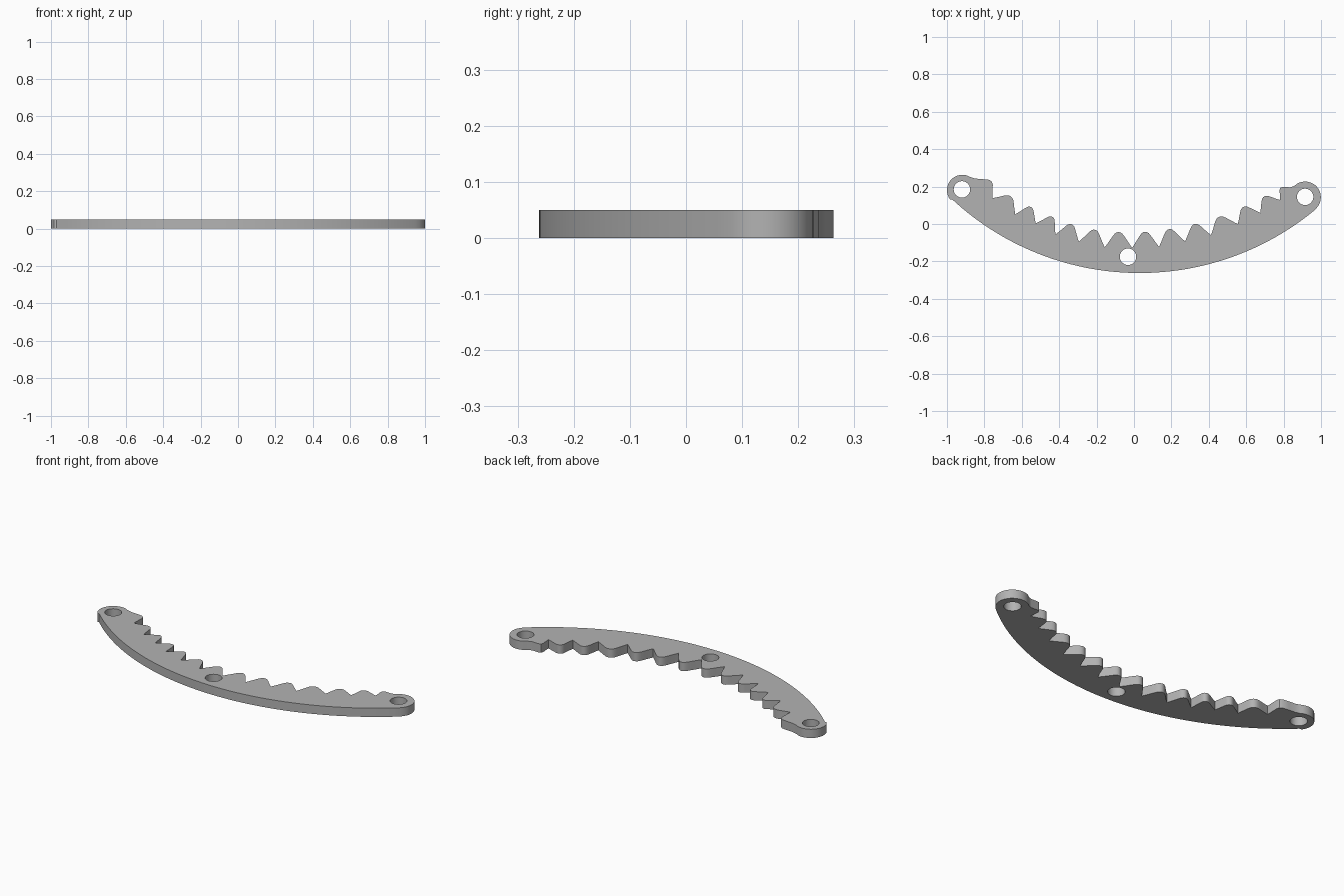
import bpy, bmesh, math
from mathutils import Vector

if "Cube" in bpy.data.objects:
    bpy.data.objects.remove(bpy.data.objects["Cube"])

THICK = 0.05


def arc(cx, cy, r, a0, a1, n):
    """Points on an arc, angles in degrees, both ends included."""
    return [Vector((cx + r * math.cos(math.radians(a0 + (a1 - a0) * i / n)),
                    cy + r * math.sin(math.radians(a0 + (a1 - a0) * i / n)))) for i in range(n + 1)]


def tooth(a, b):
    """Rounded tooth from root a to root b, pointing to the inside of the bow."""
    along = b - a
    normal = Vector((along.y, -along.x)).normalized()
    height = 0.083 - 0.022 * ((a.x + b.x) / 1.5) ** 2
    shape = [(0, 0), (.1, .24), (.2, .5), (.3, .76), (.37, .91), (.44, .985),
             (.5, 1), (.56, .985), (.63, .91), (.7, .76), (.8, .5), (.9, .24)]
    return [a + along * t + normal * height * h for t, h in shape]


# Outline: outer bow, right eye, toothed inner edge, left eye
outline = arc(0.03, 1.21, 1.472, 227.2, 309.7, 64)
outline += arc(0.915, 0.143, 0.084, -50, 118, 20)[1:]
outline += [Vector(p) for p in ((.855, .203), (.835, .196), (.795, .198), (.782, .194), (.778, .182))]
roots = [Vector(p) for p in (
    (.782, .128), (.675, .06), (.555, 0), (.412, -.06), (.273, -.093), (.134, -.122), (-.01, -.127),
    (-.157, -.125), (-.295, -.095), (-.42, -.056), (-.525, .003), (-.635, .052), (-.757, .138))]
for a, b in zip(roots, roots[1:]):
    outline += tooth(a, b)
outline += [roots[-1]]
outline += [Vector(p) for p in ((-.755, .21), (-.76, .226), (-.774, .236), (-.81, .24), (-.85, .243))]
outline += arc(-0.918, 0.181, 0.082, 58, 226, 20)[:-1]

# Three pin holes
holes = [arc(x, y, 0.044, 0, 360, 32)[:-1] for x, y in ((-.92, .185), (.915, .145), (-.032, -.175))]

# Fill the flat profile and extrude it
bm = bmesh.new()
edges = []
for loop in [outline] + holes:
    vs = [bm.verts.new((p.x, p.y, 0)) for p in loop]
    edges += [bm.edges.new((v, vs[(i + 1) % len(vs)])) for i, v in enumerate(vs)]
bmesh.ops.triangle_fill(bm, edges=edges, use_beauty=True, normal=(0, 0, 1))
result = bmesh.ops.extrude_face_region(bm, geom=bm.faces[:], use_keep_orig=True)
top = [v for v in result["geom"] if isinstance(v, bmesh.types.BMVert)]
bmesh.ops.translate(bm, verts=top, vec=(0, 0, THICK))
bmesh.ops.recalc_face_normals(bm, faces=bm.faces[:])

mesh = bpy.data.meshes.new("toothed_bow")
bm.to_mesh(mesh)
bm.free()
bow = bpy.data.objects.new("toothed_bow", mesh)
bpy.context.collection.objects.link(bow)

grey = bpy.data.materials.new("grey")
grey.diffuse_color = (0.45, 0.45, 0.45, 1)
grey.use_nodes = True
grey.node_tree.nodes["Principled BSDF"].inputs["Base Color"].default_value = grey.diffuse_color
mesh.materials.append(grey)

bpy.context.view_layer.objects.active = bow
bow.select_set(True)
bpy.ops.object.shade_smooth_by_angle(angle=math.radians(30))
